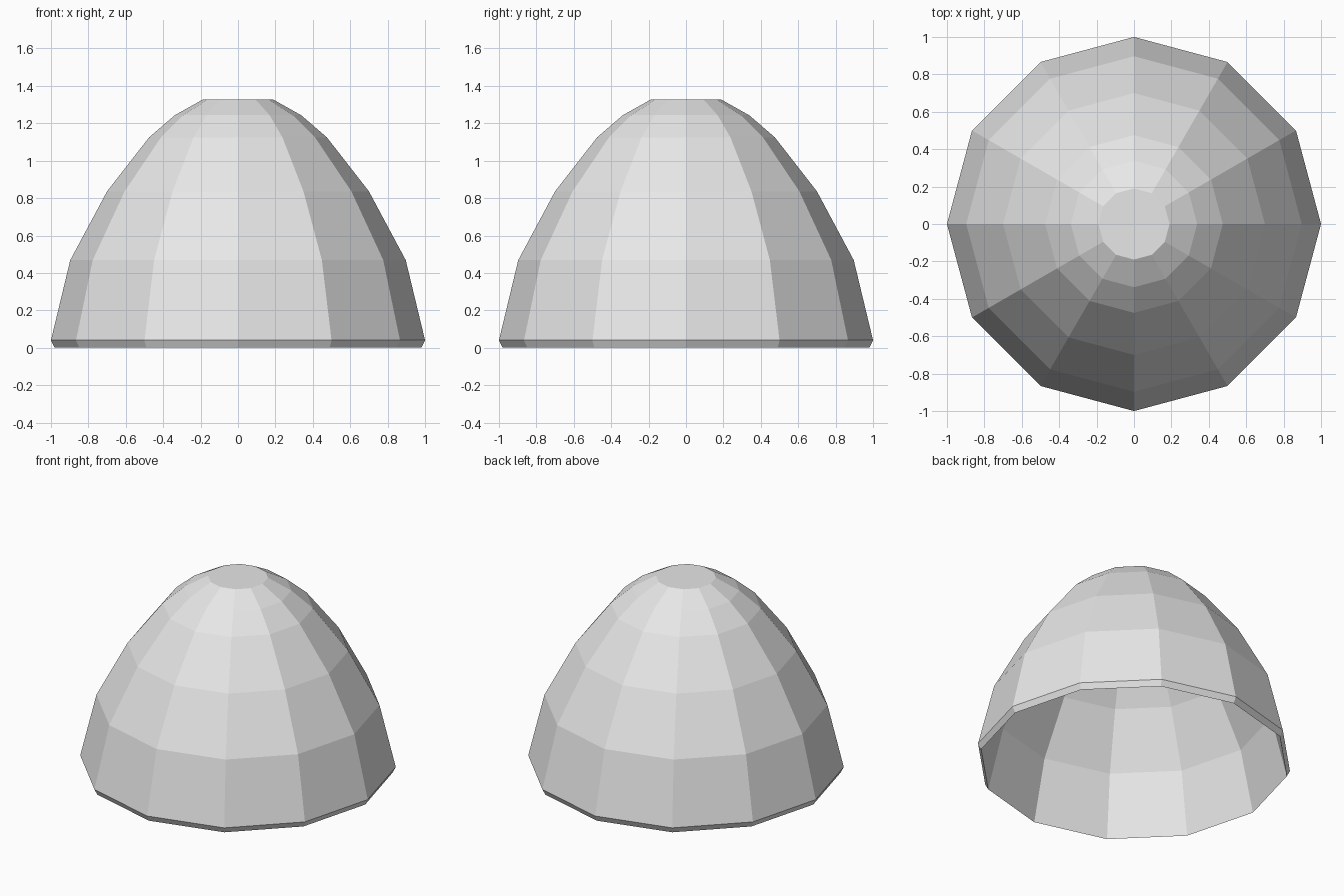
import bpy, bmesh, math

if "Cube" in bpy.data.objects:
    bpy.data.objects.remove(bpy.data.objects["Cube"])

SIDES = 12
RIM_Z = 0.04
# Dome profile: radius, height
PROFILE = [(1.0, 0.04), (0.897, 0.468), (0.70, 0.836),
           (0.475, 1.125), (0.338, 1.243), (0.19, 1.326)]

grey = bpy.data.materials.new("light_grey")
grey.diffuse_color = (0.8, 0.8, 0.8, 1)
grey.use_nodes = True
grey.node_tree.nodes["Principled BSDF"].inputs["Base Color"].default_value = grey.diffuse_color

bm = bmesh.new()


def ring(r, z):
    return [bm.verts.new((r * math.cos(a), r * math.sin(a), z))
            for a in (math.tau * i / SIDES for i in range(SIDES))]


def bridge(a, b):
    for i in range(SIDES):
        j = (i + 1) % SIDES
        bm.faces.new((a[i], a[j], b[j], b[i]))


# Outer skin, and a slightly smaller inner skin set lower
outer = [ring(r, z) for r, z in PROFILE]
inner = [ring(0.98 * r, 0.98 * (z - RIM_Z)) for r, z in PROFILE]
for skin in (outer, inner):
    for a, b in zip(skin, skin[1:]):
        bridge(a, b)
    bm.faces.new(skin[-1])

# Rim joining both skins
bridge(inner[0], outer[0])
bmesh.ops.recalc_face_normals(bm, faces=bm.faces)

mesh = bpy.data.meshes.new("dome_shell")
bm.to_mesh(mesh)
bm.free()
mesh.materials.append(grey)
dome = bpy.data.objects.new("dome_shell", mesh)
bpy.context.collection.objects.link(dome)
